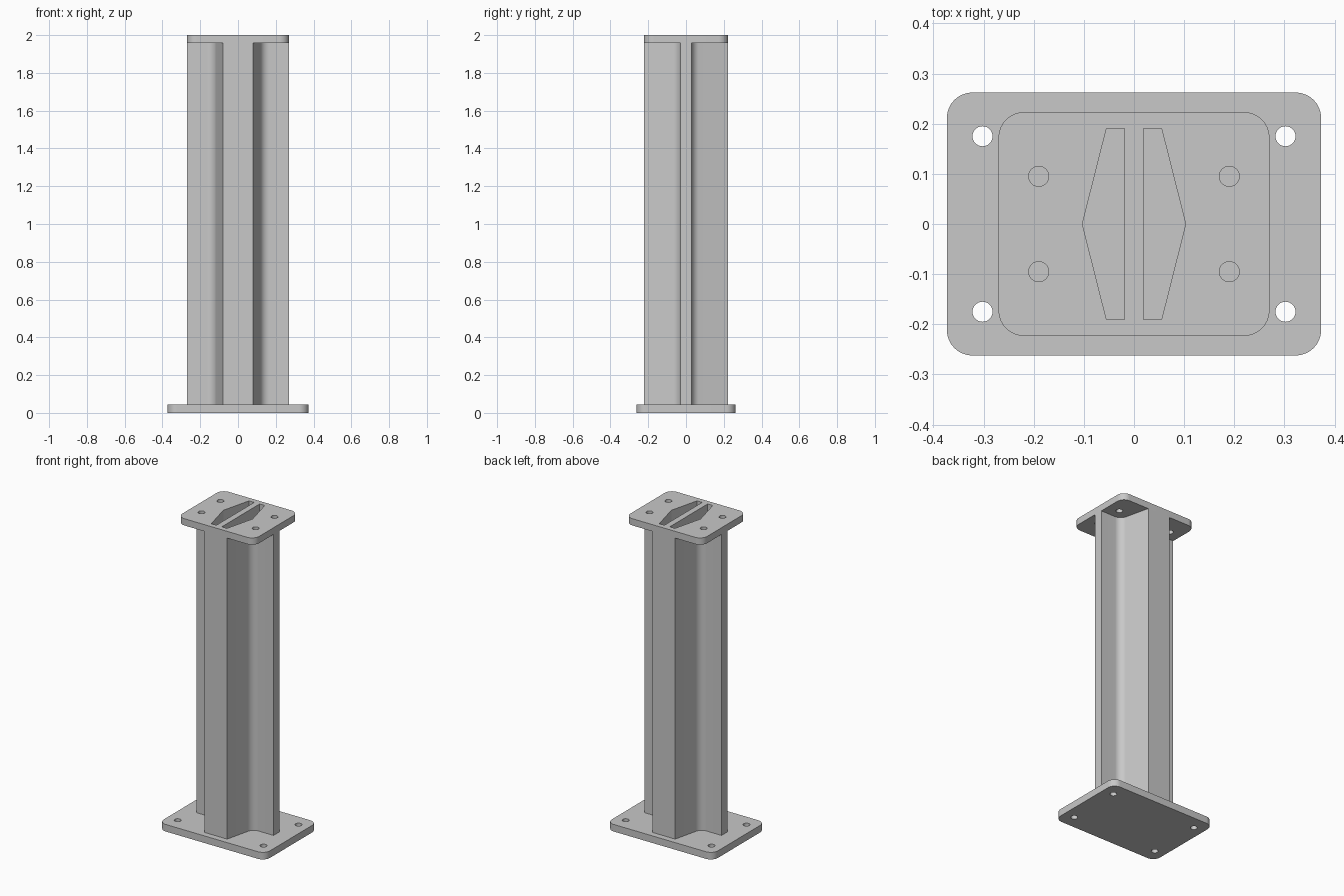
import bpy, bmesh
from math import cos, sin, pi, tan, radians
from mathutils import Vector

cube = bpy.data.objects.get("Cube")
if cube:
    bpy.data.objects.remove(cube, do_unlink=True)

steel = bpy.data.materials.new("grey_steel")
steel.use_nodes = True
GREY = (0.58, 0.58, 0.58, 1)
steel.diffuse_color = GREY
steel.node_tree.nodes["Principled BSDF"].inputs["Base Color"].default_value = GREY


def rounded(corners, steps=10):
    """Outline from (x, y, radius) corners; corners with a radius become arcs."""
    out = []
    n = len(corners)
    for i, (x, y, r) in enumerate(corners):
        p = Vector((x, y))
        if r == 0:
            out.append(p)
            continue
        a = (Vector(corners[i - 1][:2]) - p).normalized()
        b = (Vector(corners[(i + 1) % n][:2]) - p).normalized()
        half = a.angle(b) / 2
        centre = p + (a + b).normalized() * (r / sin(half))
        start = p + a * (r / tan(half)) - centre
        end = p + b * (r / tan(half)) - centre
        for k in range(steps + 1):
            out.append(centre + start.lerp(end, k / steps).normalized() * r)
    return out


def rectangle(hx, hy, r):
    return rounded([(hx, hy, r), (-hx, hy, r), (-hx, -hy, r), (hx, -hy, r)])


def holes(x, y, r, sides=32):
    """Four round bolt holes, mirrored in x and y."""
    return [[Vector((sx * x + r * cos(2 * pi * k / sides),
                     sy * y + r * sin(2 * pi * k / sides))) for k in range(sides)]
            for sx in (-1, 1) for sy in (-1, 1)]


def extruded(name, outlines, z0, z1):
    """Prism from an outer outline and the outlines of its openings."""
    bm = bmesh.new()
    for pts in outlines:
        vs = [bm.verts.new((p.x, p.y, z0)) for p in pts]
        for i, v in enumerate(vs):
            bm.edges.new((vs[i - 1], v))
    bmesh.ops.triangle_fill(bm, use_beauty=True, use_dissolve=False,
                            edges=bm.edges[:], normal=(0, 0, 1))
    ext = bmesh.ops.extrude_face_region(bm, geom=bm.faces[:], use_keep_orig=True)
    top = [g for g in ext["geom"] if isinstance(g, bmesh.types.BMVert)]
    bmesh.ops.translate(bm, verts=top, vec=(0, 0, z1 - z0))
    bmesh.ops.recalc_face_normals(bm, faces=bm.faces[:])
    mesh = bpy.data.meshes.new(name)
    bm.to_mesh(mesh)
    bm.free()
    mesh.materials.append(steel)
    ob = bpy.data.objects.new(name, mesh)
    bpy.context.collection.objects.link(ob)
    bpy.ops.object.select_all(action='DESELECT')
    ob.select_set(True)
    bpy.context.view_layer.objects.active = ob
    bpy.ops.object.shade_smooth_by_angle(angle=radians(25))


BASE_TOP, CAP_BOTTOM, HEIGHT = 0.045, 1.957, 2.0
HX, HY = 0.27, 0.223          # half size of cap plate and column

# two tapered channels running down through the core
slots = [[Vector((s * x, y)) for x, y in
          ((0.019, -0.19), (0.055, -0.19), (0.103, 0), (0.055, 0.19), (0.019, 0.19))]
         for s in (-1, 1)]

# column: tapered core with a filleted fin on each side
quarter = [(HX, 0.029, 0), (0.126, 0.029, 0.05), (0.08, HY, 0)]
right_half = [(x, -y, r) for x, y, r in reversed(quarter)] + quarter
section = right_half + [(-x, -y, r) for x, y, r in right_half]
extruded("column", [rounded(section)] + slots, BASE_TOP, CAP_BOTTOM)

# plates with bolt holes
extruded("base_plate", [rectangle(0.373, 0.262, 0.05)] + holes(0.302, 0.175, 0.02),
         0, BASE_TOP)
extruded("cap_plate", [rectangle(HX, HY, 0.05)] + holes(0.19, 0.095, 0.02) + slots,
         CAP_BOTTOM, HEIGHT)
